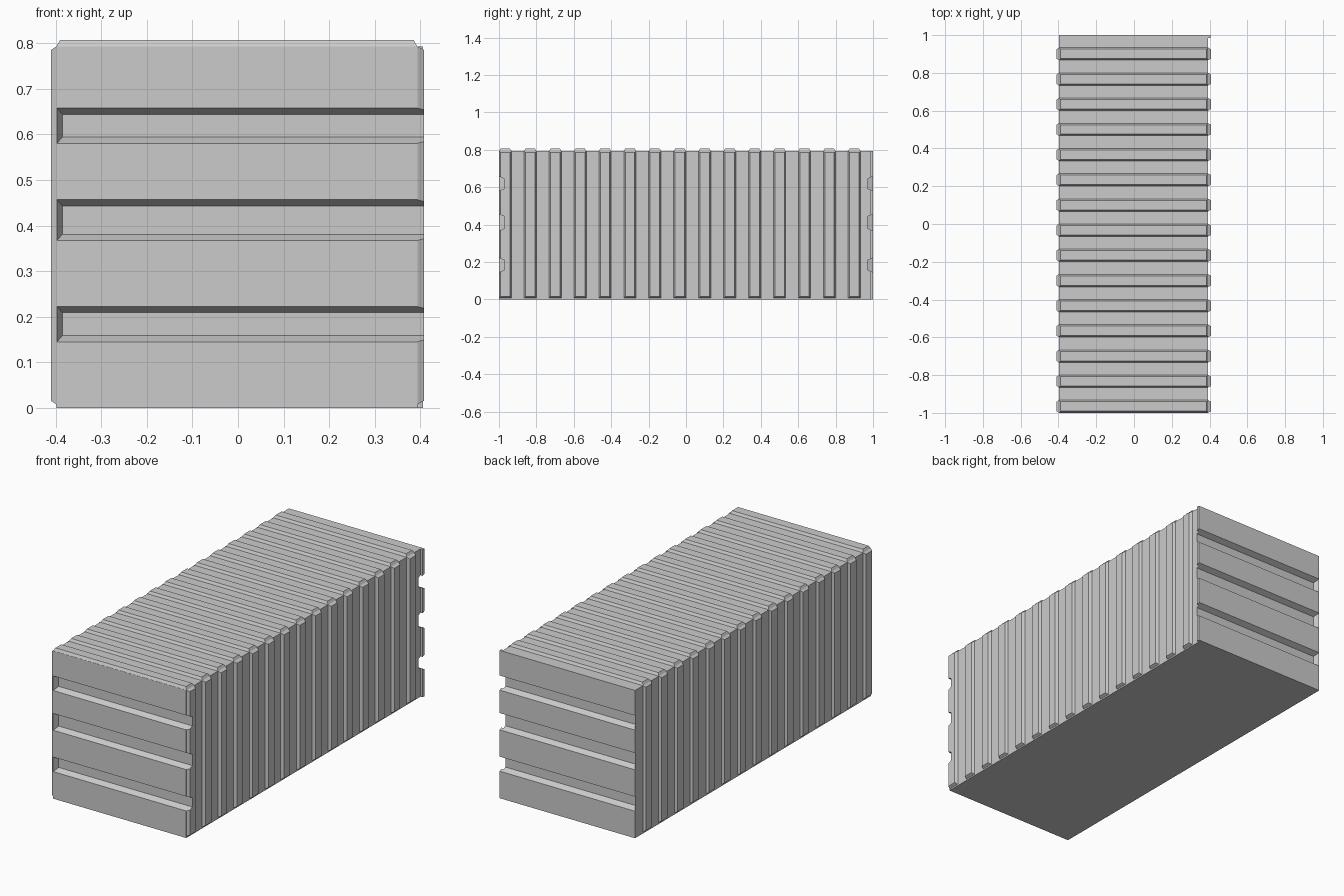
import bpy, bmesh

if "Cube" in bpy.data.objects:
    bpy.data.objects.remove(bpy.data.objects["Cube"])

L, R, TOP = -0.398, 0.393, 0.793      # side wall and roof planes


def frustum(bm, axis, base, tip, a, b, ia=(0, 0), ib=(0, 0)):
    """Block along axis from base to tip; a, b = ranges on the other axes, ia, ib = insets at tip."""
    rings = []
    for h, k in ((base, 0), (tip, 1)):
        a0, a1 = a[0] + k * ia[0], a[1] - k * ia[1]
        b0, b1 = b[0] + k * ib[0], b[1] - k * ib[1]
        ring = []
        for p, q in ((a0, b0), (a1, b0), (a1, b1), (a0, b1)):
            co = [p, q]
            co.insert(axis, h)
            ring.append(bm.verts.new(co))
        rings.append(ring)
    lo, hi = rings
    bm.faces.new(lo[::-1])
    bm.faces.new(hi)
    for i in range(4):
        j = (i + 1) % 4
        bm.faces.new((lo[i], lo[j], hi[j], hi[i]))


def finish(bm, name):
    bmesh.ops.recalc_face_normals(bm, faces=bm.faces[:])
    me = bpy.data.meshes.new(name)
    bm.to_mesh(me)
    bm.free()
    ob = bpy.data.objects.new(name, me)
    bpy.context.collection.objects.link(ob)
    return ob


# container body
bm = bmesh.new()
frustum(bm, 2, 0, TOP, (L, R), (-1, 1))
body = finish(bm, "container_body")

# thin lip where the rear panel overlaps the right wall
bm = bmesh.new()
frustum(bm, 0, R, 0.406, (0.986, 1), (0, TOP))
lip = finish(bm, "rear_panel_lip")

# corrugation ribs on the roof and both sides
roof, right, left = bmesh.new(), bmesh.new(), bmesh.new()
s = (0.008, 0.008)
for i in range(15):
    c = -0.966 + i * 0.1333
    y = (c - 0.033, c + 0.033)
    frustum(roof, 2, TOP, 0.807, (L, R), y, s, s)
    frustum(right, 0, R, 0.408, y, (0.008, TOP), s, s)
    frustum(left, 0, L, -0.41, y, (0.008, TOP), s, s)
finish(roof, "roof_ribs")
right_ribs = finish(right, "right_ribs")
finish(left, "left_ribs")

# sloped grooves across both end panels, open on the right
bm = bmesh.new()
slope, over = 0.014, 0.01
for side in (-1, 1):
    for z0, z1 in ((0.145, 0.223), (0.367, 0.457), (0.58, 0.658)):
        k = over * slope / 0.03
        frustum(bm, 1, side * (1 + over), side * 0.97,
                (-0.397 - 0.004, 0.45), (z0 - k, z1 + k),
                (0.016, 0), (slope + k, slope + k))
cutter = finish(bm, "groove_cutter")
cutter.hide_render = True
cutter.hide_viewport = False
cutter.display_type = 'WIRE'

for ob in (body, lip, right_ribs):
    mod = ob.modifiers.new("grooves", 'BOOLEAN')
    mod.operation = 'DIFFERENCE'
    mod.solver = 'EXACT'
    mod.object = cutter
